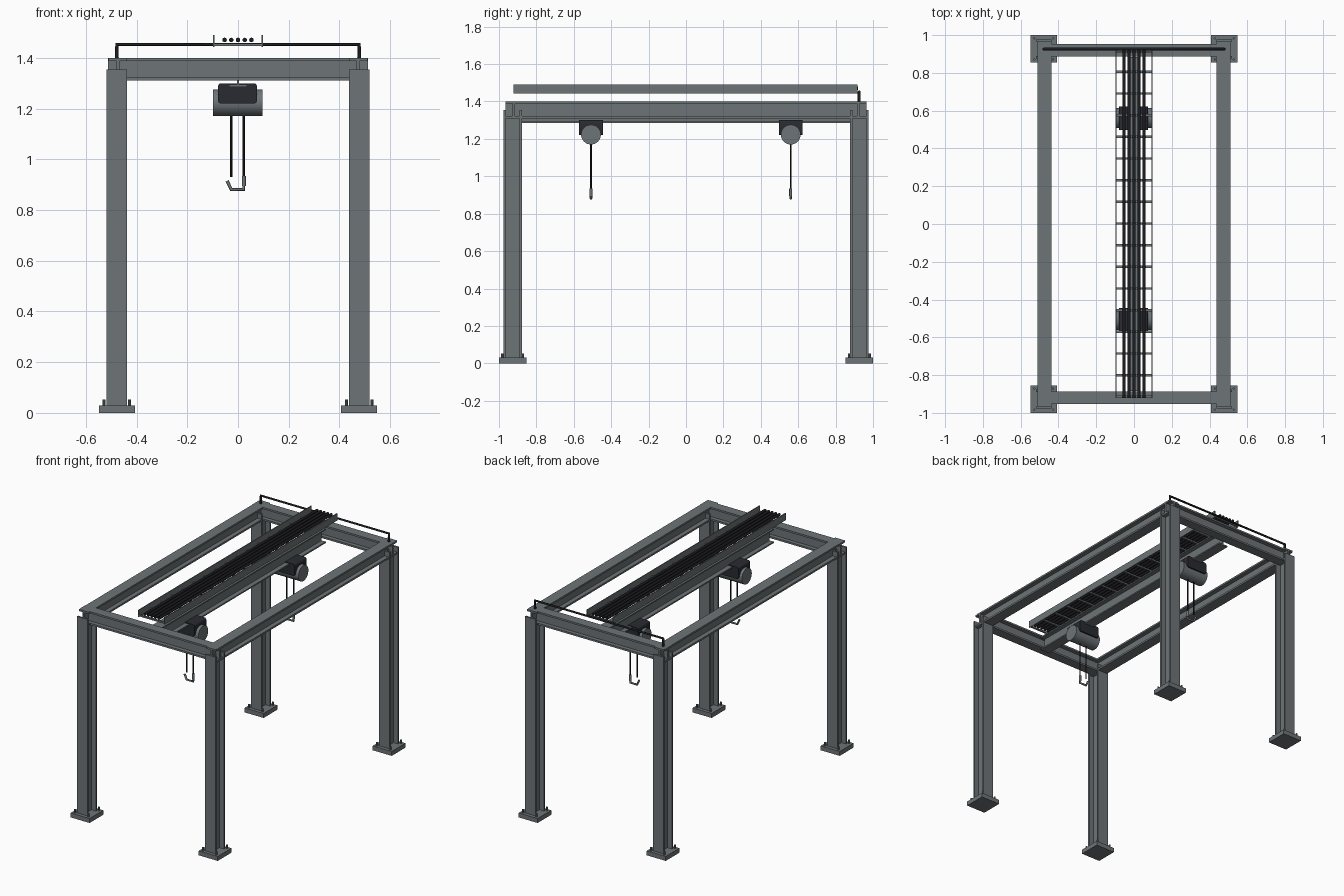
import bpy, bmesh, math
from mathutils import Vector

if "Cube" in bpy.data.objects:
    bpy.data.objects.remove(bpy.data.objects["Cube"])


def material(name, rgb):
    m = bpy.data.materials.new(name)
    m.diffuse_color = (*rgb, 1)
    m.use_nodes = True
    m.node_tree.nodes["Principled BSDF"].inputs["Base Color"].default_value = m.diffuse_color
    return m


STEEL = material("steel grey", (0.155, 0.175, 0.185))
DARK = material("housing charcoal", (0.022, 0.024, 0.031))
BLACK = material("cable black", (0.012, 0.012, 0.015))


def finish(name, bm, mat, smooth=False):
    bmesh.ops.recalc_face_normals(bm, faces=bm.faces)
    me = bpy.data.meshes.new(name)
    bm.to_mesh(me)
    bm.free()
    me.materials.append(mat)
    ob = bpy.data.objects.new(name, me)
    bpy.context.collection.objects.link(ob)
    if smooth:
        bpy.ops.object.select_all(action='DESELECT')
        ob.select_set(True)
        bpy.context.view_layer.objects.active = ob
        bpy.ops.object.shade_smooth_by_angle(angle=math.radians(40))
    return ob


def add_box(bm, lo, hi):
    vs = bmesh.ops.create_cube(bm, size=1)["verts"]
    for v in vs:
        for i in range(3):
            v.co[i] = lo[i] if v.co[i] < 0 else hi[i]


def add_rod(bm, a, b, r, sides=12):
    a, b = Vector(a), Vector(b)
    vs = bmesh.ops.create_cone(bm, cap_ends=True, segments=sides, radius1=r,
                               radius2=r, depth=(b - a).length)["verts"]
    q = Vector((0, 0, 1)).rotation_difference(b - a)
    for v in vs:
        v.co = q @ v.co + (a + b) / 2


def i_beam(name, start, end, wide, deep, u, v, flange=0.012, web=0.012):
    """I-section swept from start to end; u = flange direction, v = depth direction."""
    s, e, u, v = Vector(start), Vector(end), Vector(u), Vector(v)
    w, d, t, f = wide / 2, deep / 2, web / 2, flange
    half = [(w, -d), (w, -d + f), (t, -d + f), (t, d - f), (w, d - f), (w, d)]
    prof = half + [(-x, y) for x, y in reversed(half)]
    bm = bmesh.new()
    face = bm.faces.new([bm.verts.new(s + u * x + v * y) for x, y in prof])
    ext = bmesh.ops.extrude_face_region(bm, geom=[face])["geom"]
    # keep the start cap so the section stays closed
    moved = [g for g in ext if isinstance(g, bmesh.types.BMVert)]
    bmesh.ops.translate(bm, verts=moved, vec=e - s)
    if not face.is_valid:
        bmesh.ops.holes_fill(bm, edges=bm.edges)
    finish(name, bm, STEEL)


def pipe(name, pts, r, mat):
    """Round tube along a polyline with mitred corners."""
    cu = bpy.data.curves.new(name, 'CURVE')
    cu.dimensions = '3D'
    cu.bevel_depth = r
    cu.bevel_resolution = 2
    cu.use_fill_caps = True
    sp = cu.splines.new('POLY')
    sp.points.add(len(pts) - 1)
    for p, co in zip(sp.points, pts):
        p.co = (*co, 1)
    cu.materials.append(mat)
    ob = bpy.data.objects.new(name, cu)
    bpy.context.collection.objects.link(ob)


X, Y, Z = (1, 0, 0), (0, 1, 0), (0, 0, 1)
CX, CY = 0.478, 0.927

# Columns with base plates and anchor bolts
for sx in (-1, 1):
    for sy in (-1, 1):
        x, y = sx * CX, sy * CY
        i_beam("column", (x, y, 0.03), (x, y, 1.355), 0.08, 0.10, X, Y)
        bm = bmesh.new()
        add_box(bm, (x - 0.071, y - 0.073, 0), (x + 0.071, y + 0.073, 0.03))
        finish("base_plate", bm, STEEL)
        bm = bmesh.new()
        for bx in (-1, 1):
            for by in (-1, 1):
                px, py = x + bx * 0.05, y + by * 0.056
                add_rod(bm, (px, py, 0.025), (px, py, 0.053), 0.006, 8)
        finish("anchor_bolts", bm, STEEL)

# Top frame
for s in (-1, 1):
    i_beam("side_beam", (s * 0.474, -0.965, 1.355), (s * 0.474, 0.965, 1.355),
           0.073, 0.09, X, Z)
    i_beam("cross_beam", (-0.512, s * 0.921, 1.355), (0.512, s * 0.921, 1.355),
           0.066, 0.09, Y, Z)

# Hoist rail hung along the middle
i_beam("hoist_rail", (0, -0.885, 1.334), (0, 0.885, 1.334), 0.07, 0.096, X, Z,
       flange=0.009, web=0.008)

# Hoists
for y in (-0.508, 0.56):
    bm = bmesh.new()
    add_rod(bm, (-0.098, y, 1.223), (0.096, y, 1.223), 0.053, 32)
    finish("hoist_drum", bm, STEEL, True)

    bm = bmesh.new()
    add_box(bm, (-0.079, y - 0.063, 1.22), (0.075, y + 0.063, 1.30))
    edges = [e for e in bm.edges
             if abs(e.verts[0].co.y - e.verts[1].co.y) > 0.1]
    bmesh.ops.bevel(bm, geom=edges, offset=0.012, segments=3, profile=0.5,
                    affect='EDGES')
    finish("hoist_housing", bm, DARK, True)

    bm = bmesh.new()
    for x in (-0.027, 0.023):
        add_rod(bm, (x, y, 0.93), (x, y, 1.20), 0.0045, 8)
    finish("hoist_ropes", bm, BLACK, True)

    bm = bmesh.new()
    add_rod(bm, (0.023, y, 0.895), (0.023, y, 0.935), 0.008, 12)
    finish("hook_socket", bm, STEEL, True)
    pipe("hook", [(0.023, y, 0.92), (0.022, y, 0.881), (-0.027, y, 0.881),
                  (-0.043, y, 0.915)], 0.007, STEEL)

# Cable tray: side rails and rungs
bm = bmesh.new()
for s in (-1, 1):
    x = s * 0.096
    add_box(bm, (x - 0.003, -0.922, 1.443), (x + 0.003, 0.918, 1.49))
finish("tray_rails", bm, STEEL)
bm = bmesh.new()
for i in range(17):
    y = -0.915 + i * 0.1147
    y = min(y, 0.911)
    add_box(bm, (-0.096, y - 0.006, 1.447), (0.096, y + 0.006, 1.457))
finish("tray_rungs", bm, STEEL)

# Cables lying in the tray
bm = bmesh.new()
for i in range(-2, 3):
    add_rod(bm, (i * 0.0265, -0.92, 1.471), (i * 0.0265, 0.92, 1.471), 0.009, 14)
finish("tray_cables", bm, BLACK, True)

# Conduit bridging the back end
pipe("conduit", [(-0.478, 0.926, 1.395), (-0.478, 0.926, 1.453),
                 (0.478, 0.926, 1.453), (0.478, 0.926, 1.395)], 0.008, BLACK)
